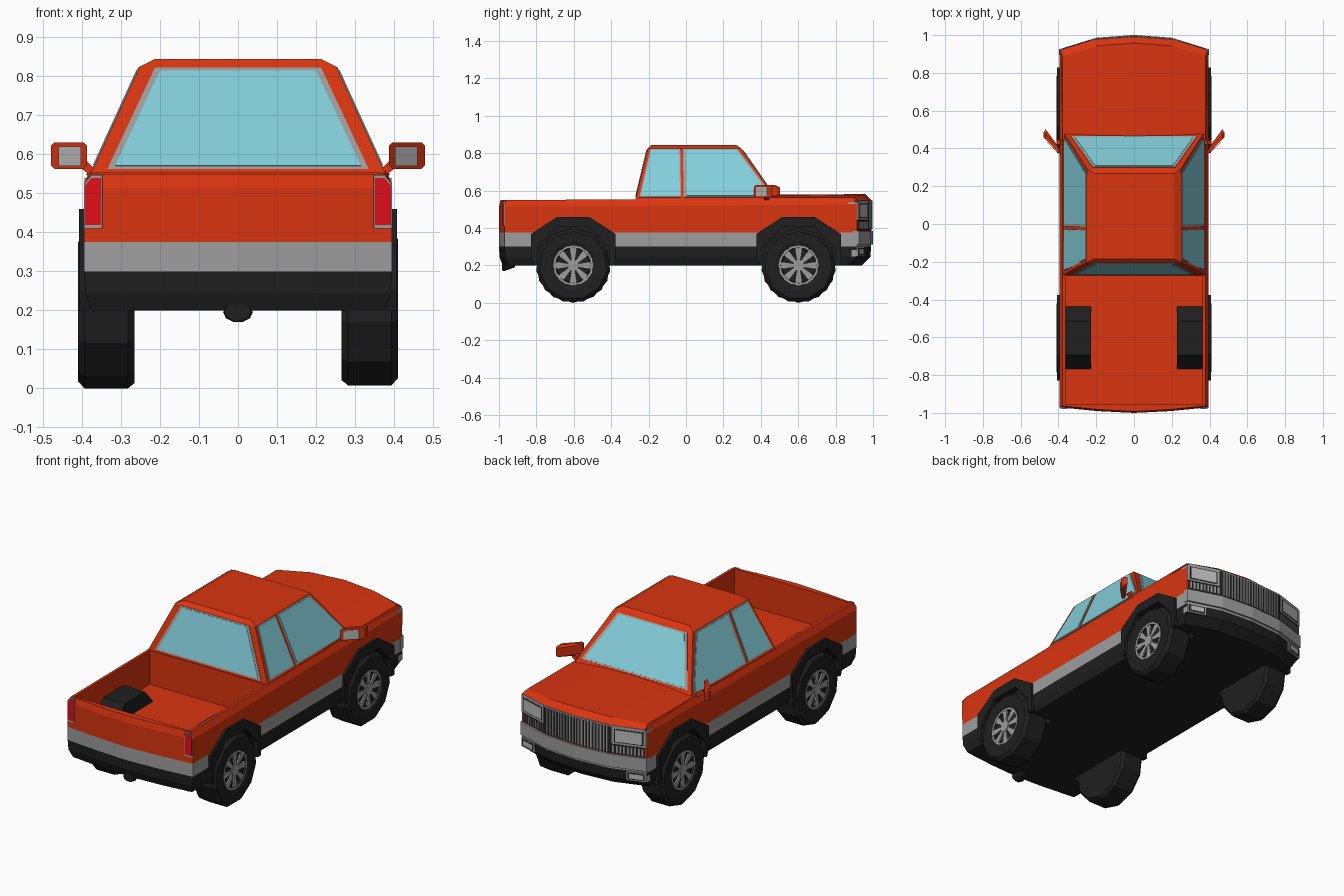
import bpy, bmesh, math
from mathutils import Vector

if "Cube" in bpy.data.objects:
    bpy.data.objects.remove(bpy.data.objects["Cube"])


def material(name, *rgb):
    m = bpy.data.materials.new(name)
    m.diffuse_color = (*rgb, 1)
    m.use_nodes = True
    m.node_tree.nodes["Principled BSDF"].inputs["Base Color"].default_value = m.diffuse_color
    return m


ORANGE = material("orange_paint", .70, .035, .005)
BLACK = material("black_trim", .014, .014, .014)
GREY = material("grey_trim", .34, .34, .34)
SILVER = material("silver", .5, .5, .5)
GLASS = material("glass", .23, .62, .70)
RED = material("red_lens", .75, .005, .01)


def mesh(name, verts, faces, mats, ids=None):
    bm = bmesh.new()
    vs = [bm.verts.new(v) for v in verts]
    for i, f in enumerate(faces):
        face = bm.faces.new([vs[k] for k in f])
        face.material_index = ids[i] if ids else 0
    bmesh.ops.recalc_face_normals(bm, faces=bm.faces)
    me = bpy.data.meshes.new(name)
    bm.to_mesh(me)
    bm.free()
    ob = bpy.data.objects.new(name, me)
    bpy.context.collection.objects.link(ob)
    for m in mats:
        me.materials.append(m)
    return ob


def loft(name, rings, mats, ids=None):
    """Closed rings joined in order, capped at both ends."""
    n = len(rings[0])
    faces = [tuple(range(n))]
    fid = [ids[0] if ids else 0]
    for r in range(len(rings) - 1):
        for k in range(n):
            a, b = r * n + k, r * n + (k + 1) % n
            faces.append((a, b, b + n, a + n))
            fid.append(ids[r] if ids else 0)
    faces.append(tuple(range((len(rings) - 1) * n, len(rings) * n)))
    fid.append(ids[-1] if ids else 0)
    return mesh(name, [p for r in rings for p in r], faces, mats, fid)


def prism(name, pts, vec, mats, idx=0):
    pts = [Vector(p) for p in pts]
    return loft(name, [pts, [p + Vector(vec) for p in pts]], mats, [idx])


def pane(name, pts, centre, mat, lift=.005, border=.94):
    """Window or lamp: a grey surround with a smaller raised panel on it."""
    pts = [Vector(p) for p in pts]
    c = sum(pts, Vector()) / len(pts)
    n = (pts[1] - pts[0]).cross(pts[2] - pts[1]).normalized()
    if n.dot(c - Vector(centre)) < 0:
        n = -n
    back = [p - n * .004 for p in pts]
    prism(name + "_surround", back, n * (.004 + lift * .6), [GREY])
    prism(name, [c + (p - c) * border - n * .004 for p in pts], n * (.004 + lift), [mat])


def front_y(x):
    x = abs(x)
    return .99 - .075 * x if x < .2 else .975 - .31 * (x - .2)


def rear_y(x):
    x = abs(x)
    return -1 + .05 * x if x < .2 else -.99 + .1 * (x - .2)


# body: stacked bands with bowed nose and tail
def ring(z, w, f, r):
    xs = [-1, -.5, 0, .5, 1]
    pts = [(k * w, rear_y(k * .395) + r) for k in xs]
    pts += [(k * w, front_y(k * .395) - f) for k in reversed(xs)]
    return [(x, y, z + (.006 * y if z > .5 else 0)) for x, y in pts]


body = loft("body", [ring(.2, .375, .05, .02), ring(.245, .392, .005, .003), ring(.3, .395, 0, 0),
                     ring(.375, .395, 0, 0), ring(.52, .395, 0, 0), ring(.555, .378, .025, .008)],
            [BLACK, GREY, ORANGE], [0, 0, 1, 2, 2])

# cut the load bed and wheel wells
SLOTS = [BLACK, GREY, ORANGE]
cutters = [prism("bed_cutter", [(-.362, -.955, .36), (.362, -.955, .36), (.362, -.275, .36),
                                (-.362, -.275, .36)], (0, 0, .4), SLOTS, 2)]
AXLES = {"rear": -.603, "front": .602}
WELL = [(-.205, .1), (-.205, .29), (-.09, .415), (.09, .415), (.205, .29), (.205, .1)]
for yc in AXLES.values():
    for s in (-1, 1):
        cutters.append(prism("well_cutter", [(s * .245, yc + y, z) for y, z in WELL],
                             (s * .3, 0, 0), SLOTS, 0))
bpy.context.view_layer.objects.active = body
for c in cutters:
    mod = body.modifiers.new("cut", 'BOOLEAN')
    mod.operation, mod.solver, mod.object = 'DIFFERENCE', 'EXACT', c
    bpy.ops.object.modifier_apply(modifier=mod.name)
for c in cutters:
    bpy.data.objects.remove(c)

# hood: crowned panel with a chamfered leading edge
xs = [-.378, -.2, 0, .2, .378]
crown = [.562, .574, .579, .574, .562]
verts = [(x, .44, z) for x, z in zip(xs, crown)]
verts += [(x, front_y(x) - .032, z + .002) for x, z in zip(xs, crown)]
verts += [(x * 1.03, front_y(x) + .001, .548) for x in xs]
verts += [(x, .44, .54) for x in xs]
quads = [(r * 5 + k, r * 5 + k + 1, (r * 5 + k + 6) % 20, (r * 5 + k + 5) % 20)
         for r in range(4) for k in range(4)]
mesh("hood", verts, quads + [(0, 5, 10, 15), (4, 9, 14, 19)], [ORANGE])


# cab: tapered shell with chamfered roof
def cab_ring(z, wr, wf, r, f):
    return [(-wr, r, z), (wr, r, z), (wf, f, z), (-wf, f, z)]


loft("cab", [cab_ring(.545, .38, .375, -.272, .49), cab_ring(.825, .252, .25, -.205, .295),
             cab_ring(.845, .212, .212, -.185, .268)], [ORANGE])

# windows, placed on the sloping cab faces
MID = (0, .05, .65)


def rise(z):
    return (z - .545) / .28


pane("windshield", [(x, .49 - .195 * rise(z), z) for x, z in
                    [(-.335, .583), (.335, .583), (.218, .818), (-.218, .818)]], MID, GLASS)
pane("rear_window", [(x, -.272 + .067 * rise(z), z) for x, z in
                     [(-.335, .562), (.335, .562), (.213, .822), (-.213, .822)]], MID, GLASS)
for s, side in ((1, "right"), (-1, "left")):
    for nm, poly in (("quarter_window", [(-.25, .564), (-.026, .564), (-.031, .823), (-.19, .823)]),
                     ("door_window", [(-.012, .564), (.45, .564), (.445, .595), (.275, .823), (-.017, .823)])):
        pane(f"{side}_{nm}", [(s * (.379 - .128 * rise(z)), y, z) for y, z in poly], MID, GLASS)

    # door mirrors
    loft(f"{side}_mirror", [[(s * (.433 + a * i), .432 + .012 * a * 4 + d, .597 + b * j)
                             for a, b in ((-.8, -1), (.8, -1), (1, -.75), (1, .75), (.8, 1), (-.8, 1), (-1, .75), (-1, -.75))]
                            for d, i, j in ((-.02, .046, .034), (.005, .046, .034), (.022, .035, .025))], [ORANGE])
    prism(f"{side}_mirror_glass", [(s * x, .409 + (x - .433) * 1.0, z) for x, z in
                                   [(.402, .57), (.46, .57), (.46, .62), (.402, .62)]], (0, -.004, 0), [SILVER])
    prism(f"{side}_mirror_arm", [(s * .355, .42, .55), (s * .37, .42, .54), (s * .41, .42, .57),
                                 (s * .39, .42, .585)], (0, .025, 0), [ORANGE])

    # tail lamps
    pane(f"{side}_tail_lamp", [(s * x, rear_y(x) - .001, z) for x, z in
                               [(.348, .41), (.394, .41), (.394, .525), (.375, .547), (.348, .547)]],
         (0, 0, .48), RED, border=.88)

    # bed wheel housings
    prism(f"{side}_bed_wheel_housing", [(s * .228, AXLES["rear"] + y, z) for y, z in
                                        [(-.172, .352), (-.09, .445), (.09, .445), (.172, .352)]],
          (s * .134, 0, 0), [BLACK])


# nose parts that follow the bowed front
def nose(name, x0, x1, z0, z1, out, mat, depth=.03):
    cuts = sorted({x0, x1} | {k for k in (-.2, 0, .2) if x0 < k < x1})
    pts = [(x, front_y(x) + out, z0) for x in cuts] + [(x, front_y(x) - depth, z0) for x in reversed(cuts)]
    return prism(name, pts, (0, 0, z1 - z0), [mat])


nose("grille_back", -.385, .385, .388, .546, .002, BLACK)
nose("front_bumper", -.398, .398, .312, .385, .011, GREY, .02)
nose("grille_top_rim", -.385, .385, .54, .548, .006, GREY)
for k in range(21):
    x = -.19 + k * .019
    nose("grille_slat", x - .005, x + .005, .393, .54, .008, GREY)
for s in (1, -1):
    def side_nose(name, a, b, *rest):
        nose(name, min(s * a, s * b), max(s * a, s * b), *rest)
    side_nose("headlamp_frame", .215, .394, .444, .54, .006, GREY, .05)
    side_nose("headlamp_recess", .228, .38, .454, .53, .007, BLACK)
    side_nose("headlamp_lens", .234, .374, .459, .525, .009, SILVER)
    for k in range(9):
        side_nose("lower_slat", .218 + k * .019, .228 + k * .019, .395, .436, .007, GREY)
    side_nose("marker_lamp_frame", .29, .394, .247, .3, .006, GREY)
    side_nose("marker_lamp_recess", .298, .386, .254, .293, .007, BLACK)
    side_nose("marker_lamp", .306, .378, .26, .287, .009, SILVER)

# wheels and arch flares
FLARE = [(-.21, .2), (-.226, .25), (-.226, .368), (-.085, .46), (.085, .46), (.226, .368), (.226, .2)]
INNER = [(.195, .2), (.195, .29), (.09, .405), (-.09, .405), (-.195, .29), (-.195, .2)]
TYRE = [(.265, .12), (.265, .186), (.282, .2), (.393, .2), (.41, .182), (.41, .13), (.404, .108), (.394, .1)]
N = 11
for axle, yc in AXLES.items():
    for s, side in ((1, "right"), (-1, "left")):
        start = math.pi / 2 if s > 0 else -math.pi / 2

        def at(x, r, a):
            return (s * x, yc + r * math.cos(a), .2 + r * math.sin(a))

        label = f"{axle}_{side}"
        prism(label + "_arch_flare", [(s * .38, yc + y, z) for y, z in FLARE + INNER],
              (s * .028, 0, 0), [BLACK])
        loft(label + "_tyre", [[at(x, r, start + k * math.tau / N) for k in range(N)] for x, r in TYRE], [BLACK])
        loft(label + "_rim", [[at(x, r, k * math.tau / 16) for k in range(16)]
                              for x, r in ((.39, .107), (.406, .107), (.406, .096), (.397, .09))],
             [GREY, BLACK], [0, 0, 1])
        for k in range(8):
            a = k * math.tau / 8
            prism(label + "_spoke", [at(.394, r, a + d) for r, d in
                                     ((.025, -.3), (.1, -.19), (.1, .19), (.025, .3))], (s * .011, 0, 0), [GREY])
        prism(label + "_hub", [at(.394, .033, k * math.tau / 8) for k in range(8)], (s * .014, 0, 0), [GREY])

# exhaust tip under the tail
loft("exhaust_tip", [[(.038 * r * math.cos(k * math.tau / 10), y, .195 + dz + .026 * r * math.sin(k * math.tau / 10))
                      for k in range(10)] for y, r, dz in ((-.985, .9, 0), (-.97, 1, 0), (-.915, .8, .015))], [BLACK])
